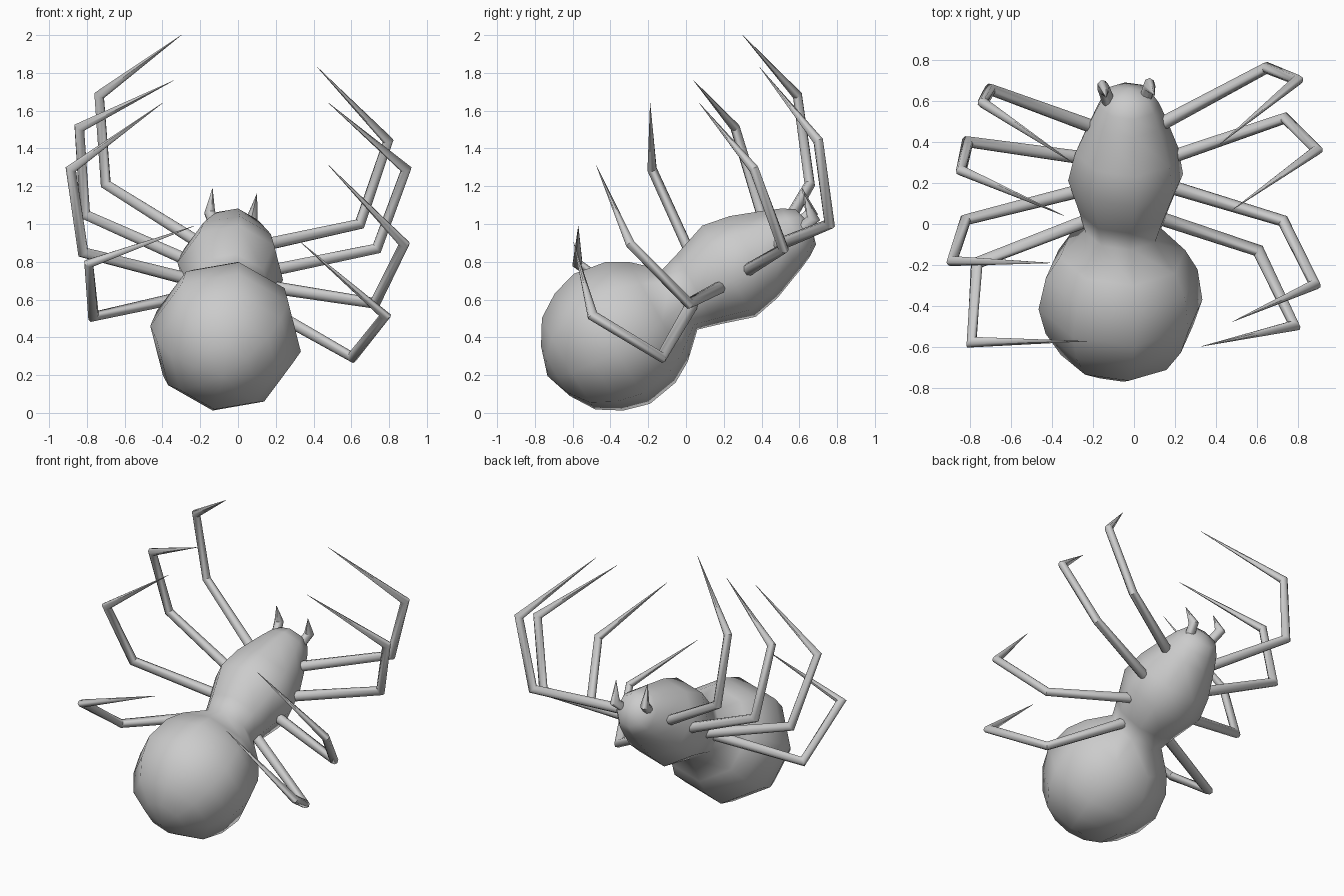
import bpy, bmesh, math
from mathutils import Vector

if "Cube" in bpy.data.objects:
    bpy.data.objects.remove(bpy.data.objects["Cube"])


def loft(name, rings, smooth_angle):
    """Skin equal-length rings of points and close both ends."""
    bm = bmesh.new()
    loops = [[bm.verts.new(p) for p in ring] for ring in rings]
    n = len(loops[0])
    for a, b in zip(loops, loops[1:]):
        for i in range(n):
            j = (i + 1) % n
            bm.faces.new((a[i], a[j], b[j], b[i]))
    bm.faces.new(loops[0][::-1])
    bm.faces.new(loops[-1])
    bmesh.ops.remove_doubles(bm, verts=bm.verts, dist=0.0008)
    bmesh.ops.recalc_face_normals(bm, faces=bm.faces)
    mesh = bpy.data.meshes.new(name)
    bm.to_mesh(mesh)
    bm.free()
    obj = bpy.data.objects.new(name, mesh)
    bpy.context.collection.objects.link(obj)
    bpy.ops.object.select_all(action='DESELECT')
    obj.select_set(True)
    bpy.context.view_layer.objects.active = obj
    bpy.ops.object.shade_smooth_by_angle(angle=math.radians(smooth_angle))
    return obj


def limb(name, points, radii, sides=8):
    """Tapered jointed tube with mitred knees."""
    pts = [Vector(p) for p in points]
    dirs = [(b - a).normalized() for a, b in zip(pts, pts[1:])]
    side = dirs[0].cross(dirs[-1]).normalized()
    rings = []
    for i, (p, r) in enumerate(zip(pts, radii)):
        d1, d2 = dirs[max(i - 1, 0)], dirs[min(i, len(dirs) - 1)]
        t = (d1 + d2).normalized()
        u = (side - t * side.dot(t)).normalized()
        v = t.cross(u)
        stretch = min(1.4, 1 / max(0.3, t.dot(d1)))
        rings.append([p + r * (math.cos(a) * u + stretch * math.sin(a) * v)
                      for a in (math.tau * k / sides for k in range(sides))])
    return loft(name, rings, 50)


# Body: eight-sided lathe around a tilted axis, abdomen and head in one skin
origin = Vector((-0.065, -0.37, 0.405))
axis = Vector((0.035, 0.866, 0.5)).normalized()
across = Vector((1, 0, 0))
across = (across - axis * across.dot(axis)).normalized()
up = across.cross(axis)
profile = [(-.42, 0), (-.37, .155), (-.29, .285), (-.165, .365), (-.025, .405),
           (.148, .375), (.26, .31), (.39, .187), (.5, .22), (.69, .284),
           (.84, .255), (1.02, .185), (1.10, .15), (1.16, .11), (1.19, 0)]
angles = [math.radians(-10 + 45 * k) for k in range(8)]
loft("body", [[origin + axis * t + r * (math.cos(a) * across + math.sin(a) * up)
               for a in angles] for t, r in profile], 80)

# Legs: base, first knee, second knee, tip
legs = {
    "left_leg_1": [(-.22, .48, .91), (-.70, .655, 1.21), (-.735, .59, 1.68), (-.30, .30, 2.0)],
    "left_leg_2": [(-.27, .325, .81), (-.81, .40, 1.05), (-.84, .26, 1.51), (-.34, .04, 1.76)],
    "left_leg_3": [(-.27, .16, .71), (-.82, .02, .85), (-.885, -.18, 1.29), (-.40, -.19, 1.64)],
    "left_leg_4": [(-.22, .02, .63), (-.765, -.19, .51), (-.79, -.575, .79), (-.23, -.57, .99)],
    "right_leg_1": [(.14, .49, .89), (.645, .76, 1.0), (.795, .70, 1.44), (.42, .39, 1.83)],
    "right_leg_2": [(.18, .325, .755), (.735, .515, .87), (.89, .36, 1.29), (.48, .07, 1.64)],
    "right_leg_3": [(.18, .18, .665), (.725, .015, .58), (.88, -.295, .895), (.48, -.475, 1.31)],
    "right_leg_4": [(.12, .03, .57), (.605, -.13, .295), (.78, -.495, .515), (.33, -.595, .905)],
}
for name, points in legs.items():
    limb(name, points, (.034, .028, .026, .001))

# Fangs
limb("left_fang", [(-.11, .56, .97), (-.15, .665, 1.06), (-.135, .615, 1.19)], (.032, .03, .001))
limb("right_fang", [(.04, .56, .93), (.075, .675, 1.03), (.10, .625, 1.16)], (.032, .03, .001))
